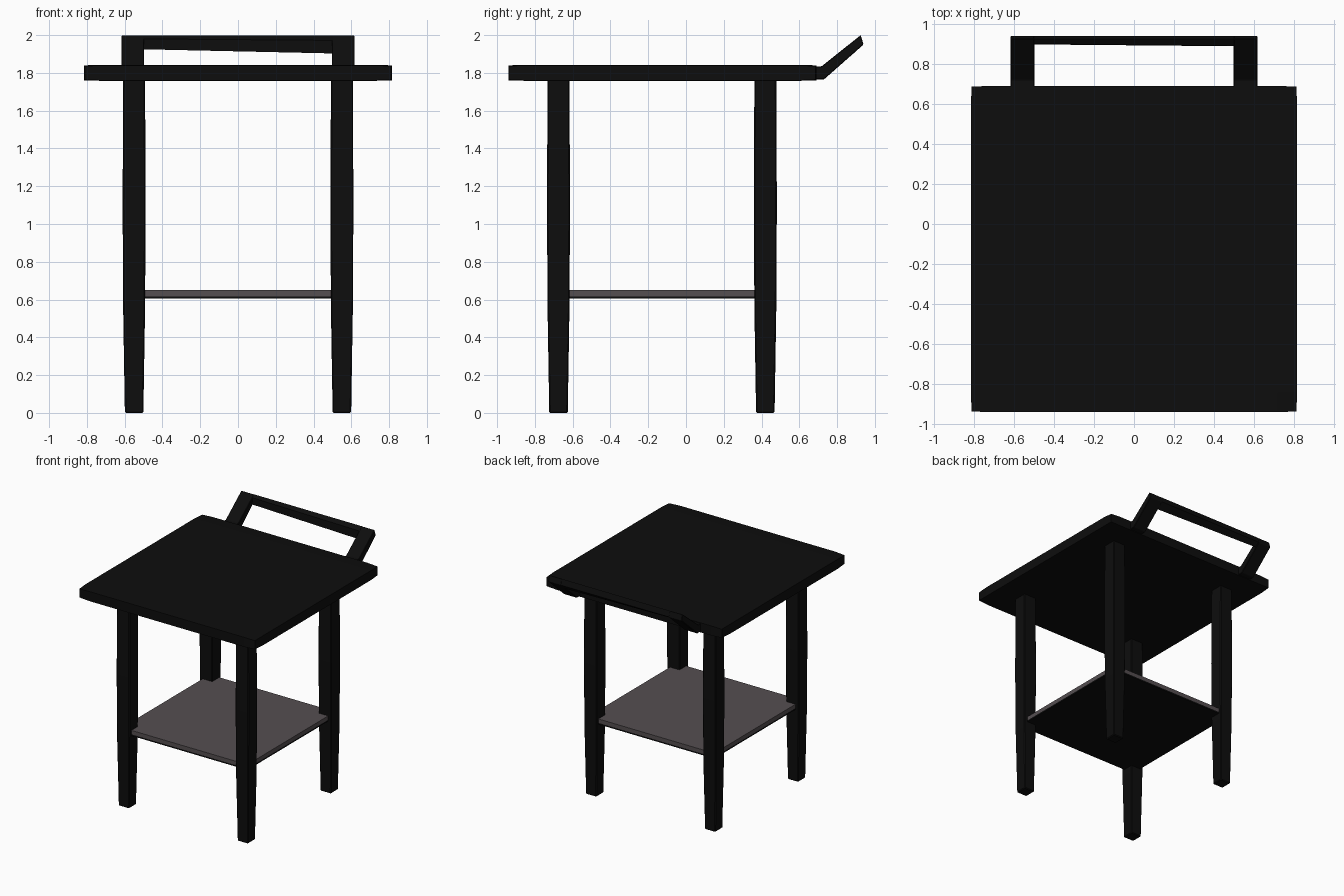
import bpy, bmesh

if "Cube" in bpy.data.objects:
    bpy.data.objects.remove(bpy.data.objects["Cube"])


def material(name, rgb):
    m = bpy.data.materials.new(name)
    m.diffuse_color = (*rgb, 1)
    m.use_nodes = True
    m.node_tree.nodes["Principled BSDF"].inputs["Base Color"].default_value = m.diffuse_color
    return m


black = material("black_wood", (0.004, 0.004, 0.004))
grey = material("grey_board", (0.09, 0.077, 0.082))


def finish(name, bm, mat, bevel=0):
    bmesh.ops.recalc_face_normals(bm, faces=bm.faces)
    me = bpy.data.meshes.new(name)
    bm.to_mesh(me)
    bm.free()
    ob = bpy.data.objects.new(name, me)
    bpy.context.collection.objects.link(ob)
    me.materials.append(mat)
    if bevel:
        mod = ob.modifiers.new("soft_edges", 'BEVEL')
        mod.width = bevel
        mod.segments = 1
        mod.limit_method = 'ANGLE'
    return ob


def loft(name, rings, mat, bevel=0):
    """Skin a list of equal-length point rings and cap both ends."""
    bm = bmesh.new()
    vs = [[bm.verts.new(p) for p in r] for r in rings]
    n = len(rings[0])
    for a, b in zip(vs, vs[1:]):
        for i in range(n):
            j = (i + 1) % n
            bm.faces.new((a[i], a[j], b[j], b[i]))
    bm.faces.new(vs[0])
    bm.faces.new(vs[-1])
    return finish(name, bm, mat, bevel)


def rect(cx, cy, hx, hy, z):
    return [(cx + sx * hx, cy + sy * hy, z)
            for sx, sy in ((-1, -1), (1, -1), (1, 1), (-1, 1))]


# Table top: slab thinning very slightly towards its rim
CY = -0.125
bm = bmesh.new()
bmesh.ops.create_cube(bm, size=1)
for axis in (0, 1):
    for side in (-1, 1):
        p = [0, 0, 0]
        p[axis] = side * 0.44
        n = [0, 0, 0]
        n[axis] = 1
        bmesh.ops.bisect_plane(bm, geom=bm.verts[:] + bm.edges[:] + bm.faces[:],
                               plane_co=p, plane_no=n)
for v in bm.verts:
    corner = abs(v.co.x) > 0.49 and abs(v.co.y) > 0.49
    rim = max(abs(v.co.x), abs(v.co.y)) > 0.49
    w = 1.622 if corner else 1.63
    t = 0.072 if corner else (0.08 if rim else 0.084)
    v.co = (v.co.x * w, CY + v.co.y * w, 1.80 + v.co.z * t)
finish("table_top", bm, black)

# Four legs, tapering towards the feet
for cy, end in ((-0.675, "front"), (0.42, "back")):
    for cx, side in ((-0.55, "left"), (0.55, "right")):
        loft(f"{end}_{side}_leg",
             [rect(cx, cy, h, h, z) for z, h in
              ((0, 0.049), (0.55, 0.058), (1.1, 0.061), (1.77, 0.058))],
             black, 0.006)

# Lower shelf: grey board resting on a thin dark board
for name, z0, z1, mat in (("shelf_board", 0.617, 0.65, grey),
                          ("shelf_underside", 0.605, 0.617, black)):
    loft(name, [rect(0, CY, 0.58, 0.58, z) for z in (z0, z1)], mat)

# Handle arms: bent profile leaving the back edge of the top
arm = ((0.66, 1.765), (0.73, 1.765), (0.94, 1.95), (0.925, 2.0),
       (0.718, 1.835), (0.66, 1.835))
for s, side in ((-1, "left"), (1, "right")):
    loft(f"{side}_handle_arm",
         [[(s * x, y, z) for y, z in arm] for x in (0.497, 0.617)], black, 0.004)

# Handle bar: a little slimmer at its left end
bar_left = ((0.90, 1.98), (0.925, 1.998), (0.938, 1.952), (0.897, 1.925))
bar_right = ((0.89, 1.972), (0.925, 1.998), (0.938, 1.95), (0.888, 1.903))
loft("handle_bar", [[(x, y, z) for y, z in pts] for x, pts in
                    ((-0.5, bar_left), (0.5, bar_right))], black)
